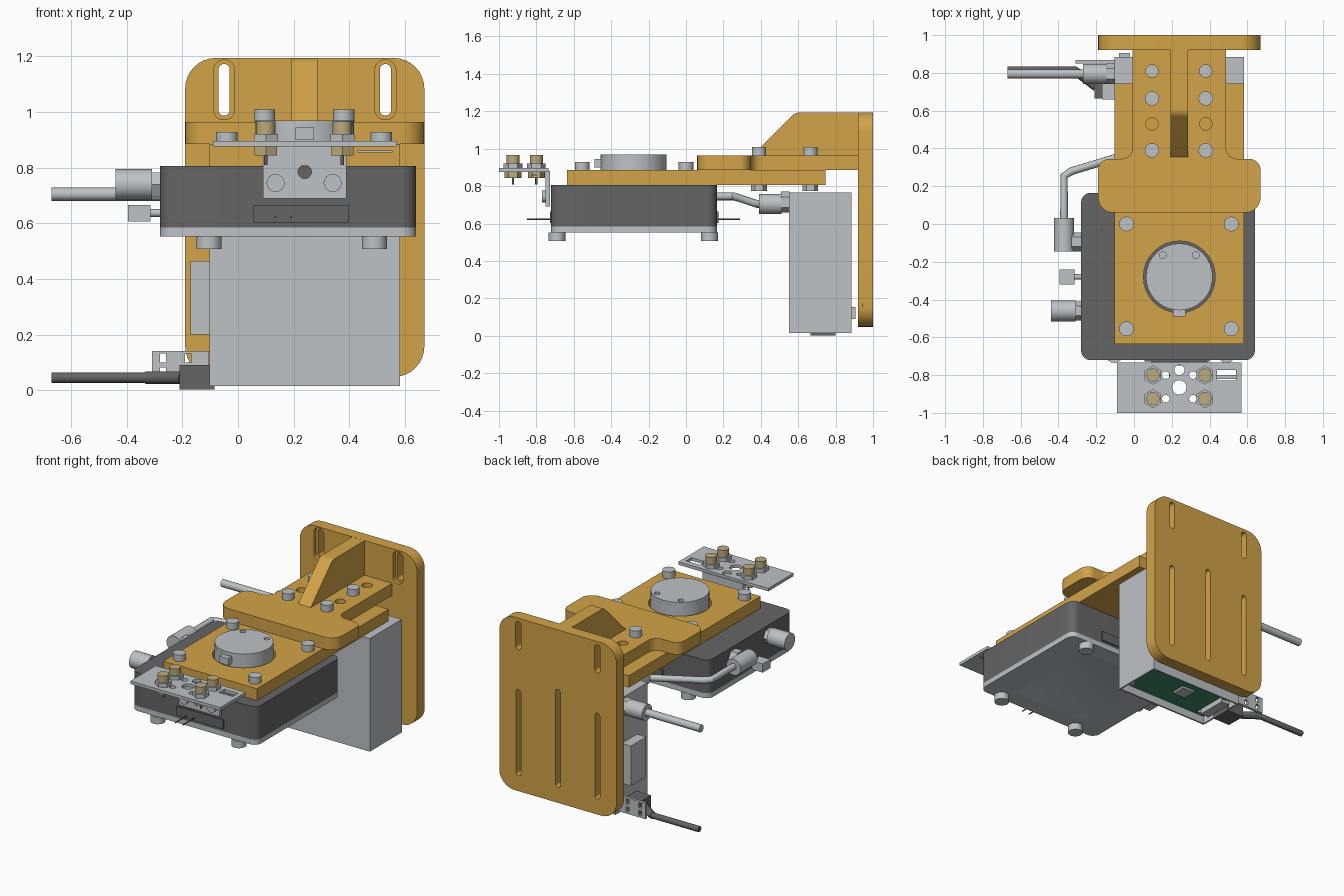
import bpy, bmesh, math
from mathutils import Vector, Matrix

if "Cube" in bpy.data.objects:
    bpy.data.objects.remove(bpy.data.objects["Cube"])


def material(name, rgb):
    m = bpy.data.materials.new(name)
    m.use_nodes = True
    m.diffuse_color = (*rgb, 1)
    m.node_tree.nodes["Principled BSDF"].inputs["Base Color"].default_value = (*rgb, 1)
    return m


ORANGE = material("ochre_orange", (0.65, 0.37, 0.065))
GREY = material("light_grey", (0.51, 0.54, 0.56))
DARK = material("dark_grey", (0.13, 0.13, 0.133))
BRASS = material("brass", (0.5, 0.41, 0.2))
GREEN = material("board_green", (0.05, 0.26, 0.13))
AXES = {"x": Matrix.Rotation(math.pi / 2, 4, "Y"),
        "y": Matrix.Rotation(math.pi / 2, 4, "X"),
        "z": Matrix.Identity(4)}


def add(name, mesh, mat):
    mesh.materials.append(mat)
    mesh.shade_smooth()
    mesh.set_sharp_from_angle(angle=math.radians(35))
    ob = bpy.data.objects.new(name, mesh)
    bpy.context.collection.objects.link(ob)
    return ob


def from_bmesh(name, bm, mat):
    mesh = bpy.data.meshes.new(name)
    bm.to_mesh(mesh)
    bm.free()
    return add(name, mesh, mat)


def from_curve(name, curve, mat, matrix=Matrix.Identity(4)):
    tmp = bpy.data.objects.new(name, curve)
    bpy.context.collection.objects.link(tmp)
    dg = bpy.context.evaluated_depsgraph_get()
    mesh = bpy.data.meshes.new_from_object(tmp.evaluated_get(dg))
    bpy.data.objects.remove(tmp)
    mesh.transform(matrix)
    return add(name, mesh, mat)


def box(name, x, y, z, mat):
    """Block from three (low, high) ranges."""
    bm = bmesh.new()
    bmesh.ops.create_cube(bm, size=1)
    for v in bm.verts:
        v.co = [r[0] if c < 0 else r[1] for c, r in zip(v.co, (x, y, z))]
    return from_bmesh(name, bm, mat)


def cyl(name, centre, r, length, mat, axis="z", sides=32):
    bm = bmesh.new()
    bmesh.ops.create_cone(bm, cap_ends=True, segments=sides, radius1=r, radius2=r,
                          depth=length, matrix=Matrix.Translation(centre) @ AXES[axis])
    return from_bmesh(name, bm, mat)


def rounded(corners, steps=8):
    """Outline from (x, y, radius) corners."""
    out = []
    for i, (x, y, r) in enumerate(corners):
        p = Vector((x, y))
        d1 = (Vector(corners[i - 1][:2]) - p).normalized()
        d2 = (Vector(corners[(i + 1) % len(corners)][:2]) - p).normalized()
        if r == 0:
            out.append(p)
            continue
        half = d1.angle(d2) / 2
        c = p + (d1 + d2).normalized() * r / math.sin(half)
        v1 = p + d1 * r / math.tan(half) - c
        v2 = p + d2 * r / math.tan(half) - c
        th = v1.angle(v2)
        for s in range(steps + 1):
            k = s / steps
            out.append(c + (v1 * math.sin((1 - k) * th) + v2 * math.sin(k * th)) / math.sin(th))
    return [p for i, p in enumerate(out) if (p - out[i - 1]).length > 1e-5]


def rect(cx, cy, w, h, r=0):
    return rounded([(cx + sx * w / 2, cy + sy * h / 2, r)
                    for sx, sy in ((-1, -1), (1, -1), (1, 1), (-1, 1))])


def disc(cx, cy, r):
    return rect(cx, cy, 2 * r, 2 * r, r)


def plate(name, outline, span, mat, holes=(), axis="z"):
    """Extruded outline with holes, spanning (low, high) along the axis."""
    cu = bpy.data.curves.new(name, "CURVE")
    cu.dimensions = "2D"
    cu.fill_mode = "BOTH"
    cu.extrude = (span[1] - span[0]) / 2
    for loop in (outline, *holes):
        sp = cu.splines.new("POLY")
        sp.points.add(len(loop) - 1)
        for pt, co in zip(sp.points, loop):
            pt.co = (co.x, co.y, 0, 1)
        sp.use_cyclic_u = True
    mid = sum(span) / 2
    shift = Vector((0, mid, 0)) if axis == "y" else Vector((0, 0, mid))
    return from_curve(name, cu, mat, Matrix.Translation(shift) @ AXES[axis])


def pipe(name, pts, r, mat):
    cu = bpy.data.curves.new(name, "CURVE")
    cu.dimensions = "3D"
    cu.bevel_depth = r
    cu.bevel_resolution = 4
    cu.use_fill_caps = True
    sp = cu.splines.new("POLY")
    sp.points.add(len(pts) - 1)
    for pt, co in zip(sp.points, pts):
        pt.co = (*co, 1)
    return from_curve(name, cu, mat)


CX = 0.24  # centre line of the assembly

# Upright back plate: a rear layer with slots, a front layer with wider counterbores
low = [rect(CX + s * 0.29, 0.435, 0.035, 0.57, 0.017) for s in (-1, 1)]
low.append(rect(CX, 0.475, 0.035, 0.65, 0.017))
for name, span, w, h in (("back_plate_rear", (0.945, 1), 0.04, 0.185),
                         ("back_plate_front", (0.92, 0.945), 0.075, 0.215)):
    top = [rect(CX + s * 0.29, 1.08, w, h, w / 2 - 0.001) for s in (-1, 1)]
    plate(name, rect(CX, 0.621, 0.86, 1.147, 0.11), span, ORANGE, top + low, "y")

# Horizontal bracket with wings and bolt holes
right = [(0.43, 0.06, 0.08), (0.43, 0.345, 0.06), (0.247, 0.345, 0.06), (0.247, 0.925, 0)]
outline = [(CX + x, y, r) for x, y, r in right] + [(CX - x, y, r) for x, y, r in reversed(right)]
columns = (0.095, 0.38)
plate("bracket_arm", rounded(outline), (0.885, 0.965), ORANGE,
      [disc(x, y, 0.033) for x in columns for y in (0.53, 0.81)])
for x in columns:
    for y in (0.39, 0.665):
        cyl("arm_bolt_head", (x, y, 0.987), 0.038, 0.045, GREY)
        cyl("arm_bolt_nut", (x, y, 0.792), 0.042, 0.036, GREY, sides=6)

# Gusset rib between arm and back plate
bm = bmesh.new()
side = rounded([(0.35, 0.96, 0), (0.93, 0.96, 0), (0.93, 1.194, 0), (0.585, 1.194, 0.06)])
face = bm.faces.new([bm.verts.new((0.193, p.x, p.y)) for p in side])
ext = bmesh.ops.extrude_face_region(bm, geom=[face])["geom"]
bmesh.ops.translate(bm, vec=(0.092, 0, 0), verts=[v for v in ext if isinstance(v, bmesh.types.BMVert)])
bmesh.ops.recalc_face_normals(bm, faces=bm.faces)
from_bmesh("gusset_rib", bm, ORANGE)

# Mounting plate with round opening and corner screws
plate("mounting_plate", rect(CX, 0.055, 0.685, 1.38), (0.806, 0.885), ORANGE,
      [disc(CX, -0.28, 0.19)])
for x in (-0.04, 0.515):
    for y in (0, -0.555):
        cyl("mounting_screw", (x, y, 0.906), 0.039, 0.044, GREY)

# Round sensor boss
cyl("boss_base", (CX, -0.28, 0.875), 0.177, 0.15, GREY, sides=48)
plate("boss_cap", disc(CX, -0.28, 0.177), (0.95, 0.97), GREY,
      [disc(CX + s * 0.087, -0.165, 0.018) for s in (-1, 1)])
box("boss_key", (0.207, 0.273), (-0.49, -0.44), (0.9, 0.945), GREY)

# Main housing, base frame and sloped recess underneath
mid_x, mid_y = 0.18, -0.278
shell = rect(mid_x, mid_y, 0.92, 0.885, 0.05)
plate("housing", shell, (0.585, 0.806), DARK)
plate("housing_base", shell, (0.552, 0.585), GREY, [rect(mid_x, mid_y, 0.54, 0.66)])
bm = bmesh.new()
bmesh.ops.create_cube(bm, size=1)
for v in bm.verts:
    k = 0.6 if v.co.z > 0 else 1
    v.co = (mid_x + v.co.x * 0.54 * k, mid_y + v.co.y * 0.66 * k, 0.584 if v.co.z > 0 else 0.552)
bmesh.ops.delete(bm, geom=[min(bm.faces, key=lambda f: f.calc_center_median().z)], context="FACES")
bmesh.ops.reverse_faces(bm, faces=bm.faces)
from_bmesh("underside_recess", bm, GREY)
for x in (-0.105, 0.49):
    for y in (-0.69, 0.125):
        cyl("foot", (x, y, 0.53), 0.045, 0.046, GREY)
for y, y2 in ((-0.724, -0.85), (0.169, 0.29)):
    box("cable_slot", (0.055, 0.4), (y - 0.004, y + 0.004), (0.602, 0.665), DARK)
    for x in (0.135, 0.19):
        pipe("slot_pin", [(x, y, 0.622), (x, y2, 0.622)], 0.004, DARK)

# Front terminal board with angle tab
studs = [(x, y) for x in (0.1, 0.375) for y in (-0.8, -0.925)]
plate("terminal_board", rect(CX, -0.867, 0.66, 0.266), (0.876, 0.896), GREY,
      [disc(CX, -0.865, 0.038), disc(CX, -0.773, 0.027), rect(0.49, -0.8, 0.1, 0.055)]
      + [disc(CX + s * 0.072, y, 0.02) for s in (-1, 1) for y in (-0.8, -0.925)])
box("board_tongue", (0.43, 0.555), (-0.82, -0.8), (0.855, 0.862), GREY)
plate("board_tab", rect(CX, 0.785, 0.3, 0.19), (-0.75, -0.728), GREY, [disc(CX, 0.785, 0.024)], "y")
for x in (0.135, 0.34):
    cyl("tab_screw", (x, -0.757, 0.745), 0.032, 0.025, GREY, "y")
for x, y in studs:
    cyl("stud_nut", (x, y, 0.908), 0.05, 0.026, GREY, sides=6)
    cyl("stud_cap", (x, y, 0.943), 0.035, 0.046, BRASS)
    cyl("stud_lower_nut", (x, y, 0.86), 0.046, 0.034, BRASS, sides=6)
    cyl("stud_pin", (x, y, 0.835), 0.006, 0.05, DARK, sides=12)

# Side fittings on the housing
cyl("port_body", (-0.375, -0.46, 0.74), 0.055, 0.13, GREY, "x")
cyl("port_nut", (-0.295, -0.46, 0.74), 0.05, 0.04, GREY, "x", 6)
box("plug_block", (-0.395, -0.315), (-0.32, -0.24), (0.607, 0.665), GREY)
cyl("plug_pin", (-0.295, -0.28, 0.637), 0.014, 0.05, GREY, "x")
cyl("elbow_body", (-0.37, -0.057, 0.74), 0.053, 0.175, GREY, "y")
cyl("elbow_nut", (-0.3, -0.095, 0.74), 0.05, 0.06, GREY, "x", 6)
pipe("coolant_tube", [(-0.37, 0.02, 0.745), (-0.37, 0.255, 0.745), (-0.33, 0.28, 0.738),
                      (0.0, 0.38, 0.705), (0.04, 0.42, 0.705)], 0.021, GREY)
cyl("tube_fitting", (0.04, 0.45, 0.705), 0.054, 0.12, GREY, "y")
cyl("tube_fitting_nut", (0.04, 0.53, 0.715), 0.056, 0.045, GREY, "y", 6)

# Rear electronics box with open underside showing the circuit board
bm = bmesh.new()
bmesh.ops.create_cube(bm, size=1)
for v in bm.verts:
    v.co = (CX + v.co.x * 0.685, 0.717 + v.co.y * 0.335, 0.39 + v.co.z * 0.75)
floor = min(bm.faces, key=lambda f: f.calc_center_median().z)
bmesh.ops.inset_region(bm, faces=[floor], thickness=0.015)
bmesh.ops.inset_region(bm, faces=[floor], thickness=0.001, depth=-0.05)
floor.material_index = 1
from_bmesh("electronics_box", bm, GREY).data.materials.append(GREEN)
box("board_chip", (0.16, 0.25), (0.68, 0.77), (0.052, 0.066), GREY)
box("board_socket", (-0.08, -0.02), (0.62, 0.82), (0.03, 0.066), GREY)
for x in (-0.04, 0.52):
    for y in (0.6, 0.835):
        cyl("board_screw", (x, y, 0.058), 0.02, 0.016, GREY)
box("box_side_cover", (-0.17, -0.1), (0.66, 0.82), (0.2, 0.465), GREY)
box("box_rear_clip", (-0.08, -0.02), (0.88, 0.905), (0.09, 0.155), GREY)

# Upper cable
cyl("upper_gland", (-0.208, 0.795, 0.705), 0.053, 0.125, GREY, "x")
cyl("upper_gland_nut", (-0.125, 0.795, 0.705), 0.055, 0.045, GREY, "x", 6)
pipe("upper_cable", [(-0.67, 0.795, 0.705), (-0.2, 0.795, 0.705)], 0.024, GREY)

# Lower cable, connector and slotted strain relief bracket
box("lower_connector", (-0.21, -0.085), (0.665, 0.8), (0.002, 0.09), DARK)
pipe("lower_cable", [(-0.67, 0.815, 0.045), (-0.31, 0.815, 0.045), (-0.19, 0.73, 0.045)], 0.019, DARK)
pipe("lower_sheath", [(-0.33, 0.815, 0.045), (-0.3, 0.8, 0.045), (-0.2, 0.725, 0.045)], 0.023, DARK)
plate("strain_relief", rect(-0.207, 0.088, 0.206, 0.105), (0.85, 0.868), GREY,
      [rect(x, z, 0.022, 0.032) for x in (-0.27, -0.18) for z in (0.065, 0.115)], "y")
